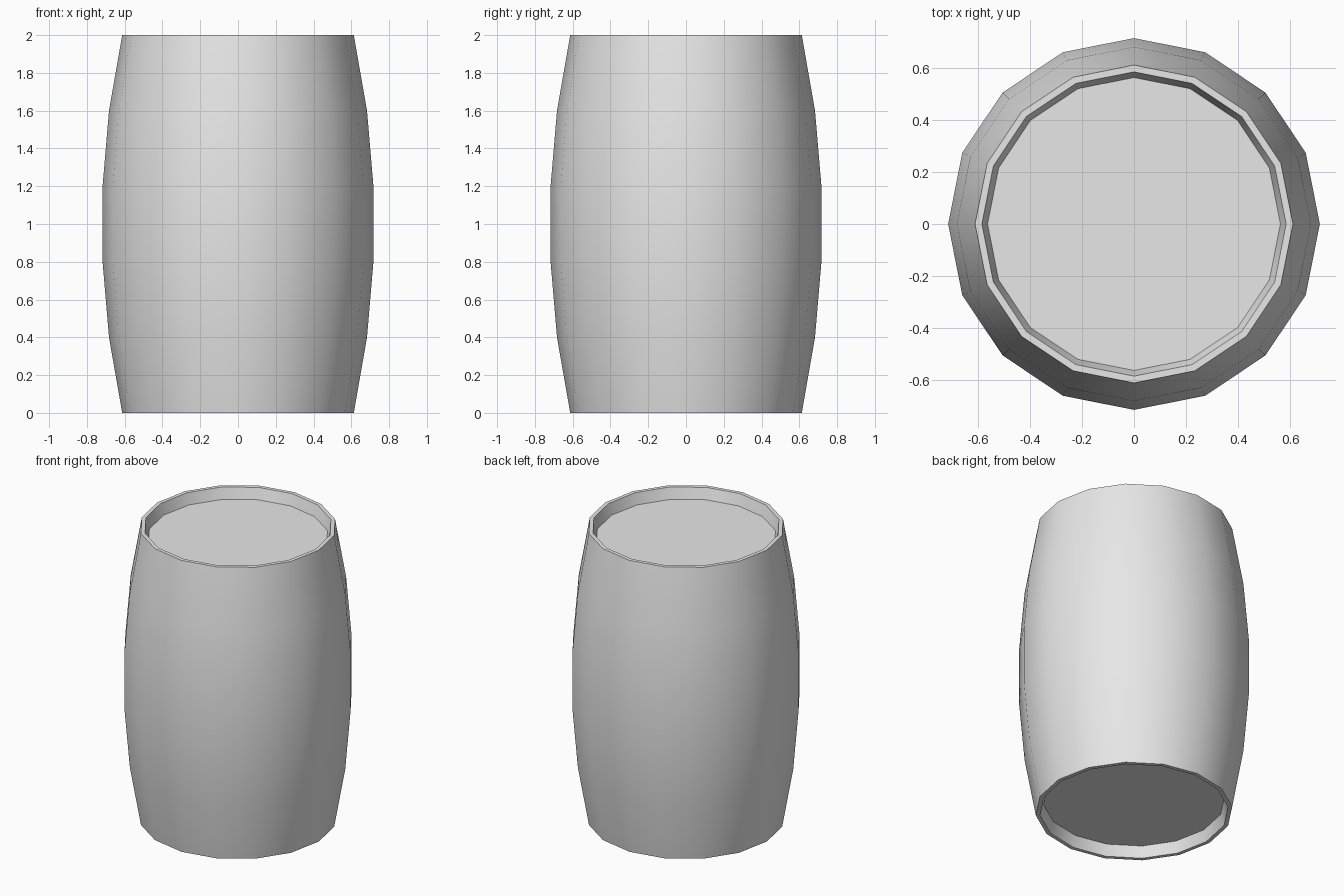
import bpy, bmesh, math

cube = bpy.data.objects.get("Cube")
if cube:
    bpy.data.objects.remove(cube, do_unlink=True)

SIDES = 16
HEIGHT = 2.0
RECESS = 0.075
LID_RADIUS = 0.565

grey = bpy.data.materials.new("light_grey")
grey.use_nodes = True
colour = (0.8, 0.8, 0.8, 1)
grey.diffuse_color = colour
grey.node_tree.nodes["Principled BSDF"].inputs["Base Color"].default_value = colour


def ring(bm, radius, z):
    """One horizontal loop of vertices."""
    step = math.tau / SIDES
    return [bm.verts.new((radius * math.cos(i * step), radius * math.sin(i * step), z))
            for i in range(SIDES)]


def finish(bm, name):
    mesh = bpy.data.meshes.new(name)
    bm.to_mesh(mesh)
    bm.free()
    mesh.materials.append(grey)
    obj = bpy.data.objects.new(name, mesh)
    bpy.context.collection.objects.link(obj)
    bpy.ops.object.select_all(action='DESELECT')
    obj.select_set(True)
    bpy.context.view_layer.objects.active = obj
    bpy.ops.object.shade_smooth_by_angle(angle=math.radians(35))
    return obj


# Bulging wall with a thin rim and a tapered inner lip at each end
lower = [(LID_RADIUS, RECESS), (0.587, 0), (0.613, 0), (0.683, 0.4), (0.717, 0.8)]
profile = lower + [(r, HEIGHT - z) for r, z in reversed(lower)]
bm = bmesh.new()
rings = [ring(bm, r, z) for r, z in profile]
for a, b in zip(rings, rings[1:]):
    for i in range(SIDES):
        j = (i + 1) % SIDES
        bm.faces.new((a[i], a[j], b[j], b[i]))
finish(bm, "barrel_wall")

# Flat recessed ends
for name, z, up in (("top_lid", HEIGHT - RECESS, True), ("bottom_lid", RECESS, False)):
    bm = bmesh.new()
    loop = ring(bm, LID_RADIUS, z)
    bm.faces.new(loop if up else loop[::-1])
    finish(bm, name)
